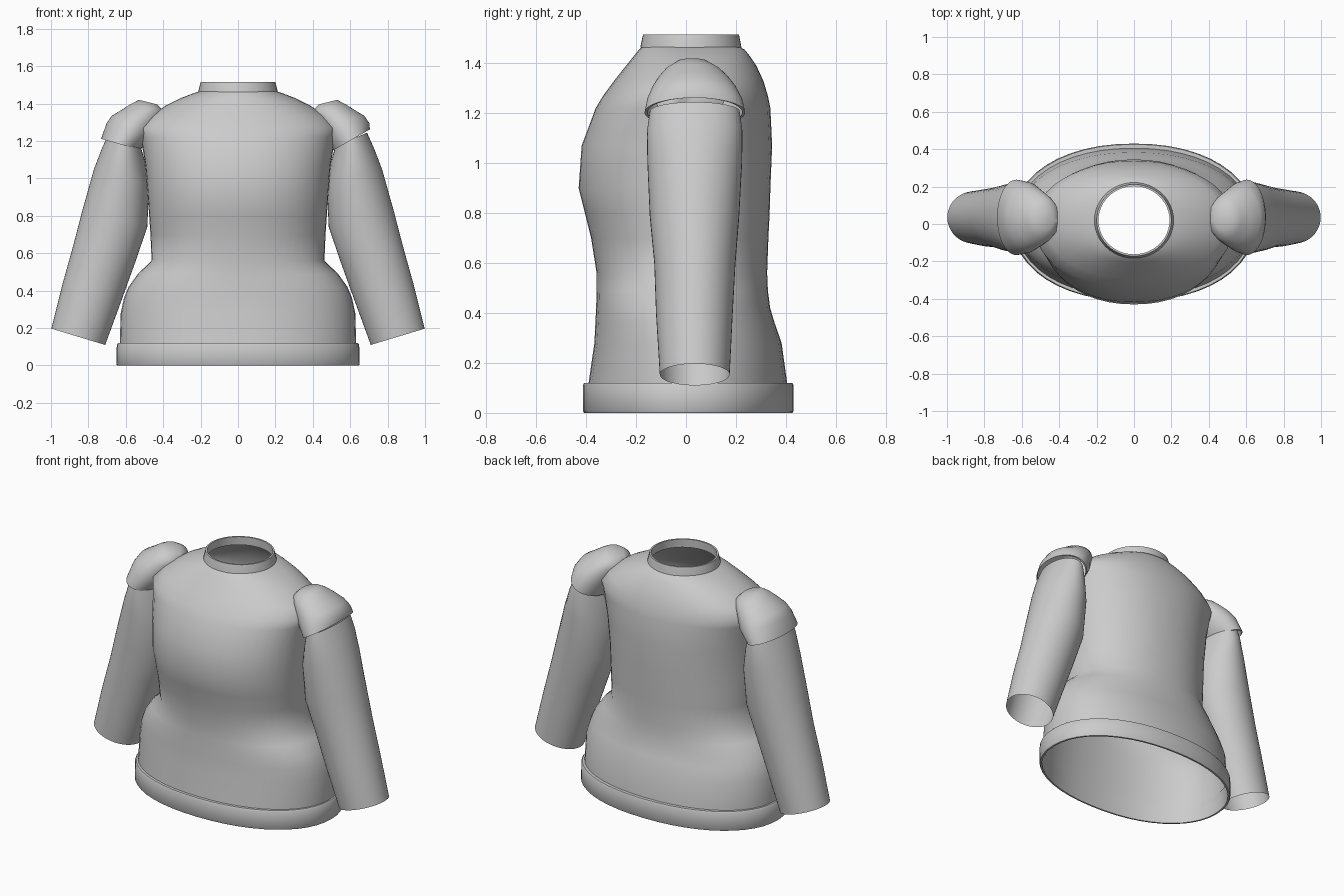
import bpy, bmesh, math
from mathutils import Vector

SEG = 48
cloth = bpy.data.materials.new("grey cloth")
cloth.diffuse_color = (0.6, 0.6, 0.6, 1)


def ring(left, right, y0, y1, power=1.0):
    """Oval through two (x, z) points, reaching from y0 to y1."""
    a, b = Vector((left[0], 0, left[1])), Vector((right[0], 0, right[1]))
    mid, half = (a + b) / 2, (b - a) / 2
    pts = []
    for i in range(SEG):
        t = 2 * math.pi * i / SEG
        c, s = math.cos(t), math.sin(t)
        c = math.copysign(abs(c) ** power, c)
        s = math.copysign(abs(s) ** power, s)
        pts.append(mid + half * c + Vector((0, (y0 + y1) / 2 + (y1 - y0) / 2 * s, 0)))
    return pts


def level(z, w, y0, y1, power=1.0):
    return ring((-w, z), (w, z), y0, y1, power)


def loft(name, rings, cap_end=False, closed=False, angle=40):
    bm = bmesh.new()
    rows = [[bm.verts.new(p) for p in r] for r in rings]
    pairs = list(zip(rows, rows[1:]))
    if closed:
        pairs.append((rows[-1], rows[0]))
    for lo, hi in pairs:
        for i in range(SEG):
            j = (i + 1) % SEG
            bm.faces.new((lo[i], lo[j], hi[j], hi[i]))
    if cap_end:
        bm.faces.new(rows[-1])
    bmesh.ops.recalc_face_normals(bm, faces=bm.faces)
    mesh = bpy.data.meshes.new(name)
    bm.to_mesh(mesh)
    bm.free()
    mesh.materials.append(cloth)
    ob = bpy.data.objects.new(name, mesh)
    bpy.context.collection.objects.link(ob)
    bpy.ops.object.select_all(action='DESELECT')
    ob.select_set(True)
    bpy.context.view_layer.objects.active = ob
    bpy.ops.object.shade_smooth_by_angle(angle=math.radians(angle))
    return ob


# Torso: height, half width, front, back
torso = [
    (0.06, 0.63, -0.395, 0.41), (0.12, 0.632, -0.39, 0.405),
    (0.28, 0.627, -0.367, 0.383), (0.36, 0.61, -0.363, 0.355),
    (0.42, 0.585, -0.36, 0.337), (0.49, 0.535, -0.358, 0.328),
    (0.56, 0.462, -0.358, 0.325), (0.70, 0.468, -0.38, 0.33),
    (0.80, 0.475, -0.405, 0.335), (0.90, 0.482, -0.43, 0.338),
    (1.07, 0.495, -0.418, 0.345), (1.22, 0.52, -0.362, 0.338),
    (1.27, 0.535, -0.332, 0.328), (1.33, 0.475, -0.288, 0.31),
    (1.39, 0.385, -0.24, 0.282), (1.43, 0.305, -0.208, 0.255),
    (1.455, 0.24, -0.188, 0.235), (1.466, 0.205, -0.175, 0.215)]
loft("torso", [level(z, w, a, b, 0.93) for z, w, a, b in torso], angle=60)

# Hem band around the bottom
hem = [(0.0, 0.635, -0.398, 0.415), (0.0, 0.646, -0.408, 0.426),
       (0.006, 0.65, -0.412, 0.43), (0.112, 0.648, -0.412, 0.43),
       (0.12, 0.642, -0.408, 0.426), (0.12, 0.628, -0.388, 0.403)]
loft("hem_band", [level(z, w, a, b, 0.93) for z, w, a, b in hem], closed=True)

# Collar
collar = [(1.463, 0.212, -0.183, 0.222), (1.47, 0.211, -0.182, 0.221),
          (1.515, 0.2, -0.172, 0.212), (1.515, 0.19, -0.162, 0.202),
          (1.463, 0.193, -0.164, 0.204)]
loft("collar", [level(*c) for c in collar], closed=True)

# Sleeve: inner point, outer point, front, back
sleeve = [
    ((0.52, 1.17), (0.69, 1.245), -0.145, 0.215),
    ((0.50, 1.10), (0.728, 1.16), -0.156, 0.226),
    ((0.475, 0.97), (0.77, 1.05), -0.155, 0.225),
    ((0.485, 0.74), (0.832, 0.83), -0.145, 0.213),
    ((0.55, 0.55), (0.88, 0.645), -0.127, 0.198),
    ((0.622, 0.35), (0.937, 0.44), -0.12, 0.187),
    ((0.71, 0.11), (0.998, 0.197), -0.105, 0.175)]

# Shoulder cap above its rim
cap = [
    ((0.455, 1.22), (0.703, 1.295), -0.155, 0.225),
    ((0.43, 1.275), (0.675, 1.335), -0.135, 0.2),
    ((0.405, 1.325), (0.625, 1.365), -0.11, 0.17),
    ((0.395, 1.36), (0.575, 1.397), -0.08, 0.135),
    ((0.43, 1.395), (0.53, 1.42), -0.035, 0.085)]
rims = {"right": (1, ((0.5, 1.145), (0.705, 1.262), -0.166, 0.237)),
        "left": (-1, ((0.525, 1.152), (0.732, 1.212), -0.166, 0.237))}

for side, (sx, rim) in rims.items():
    def rows(sections):
        return [ring((a[0] * sx, a[1]), (b[0] * sx, b[1]), y0, y1)
                for a, b, y0, y1 in sections]
    loft(side + "_sleeve", rows(sleeve), angle=60)
    # Rim turns slightly under so the seam reads as a step
    under = (rim[0], rim[1], rim[2] + 0.012, rim[3] - 0.012)
    loft(side + "_shoulder_cap", rows([under, rim] + cap), cap_end=True, angle=60)
